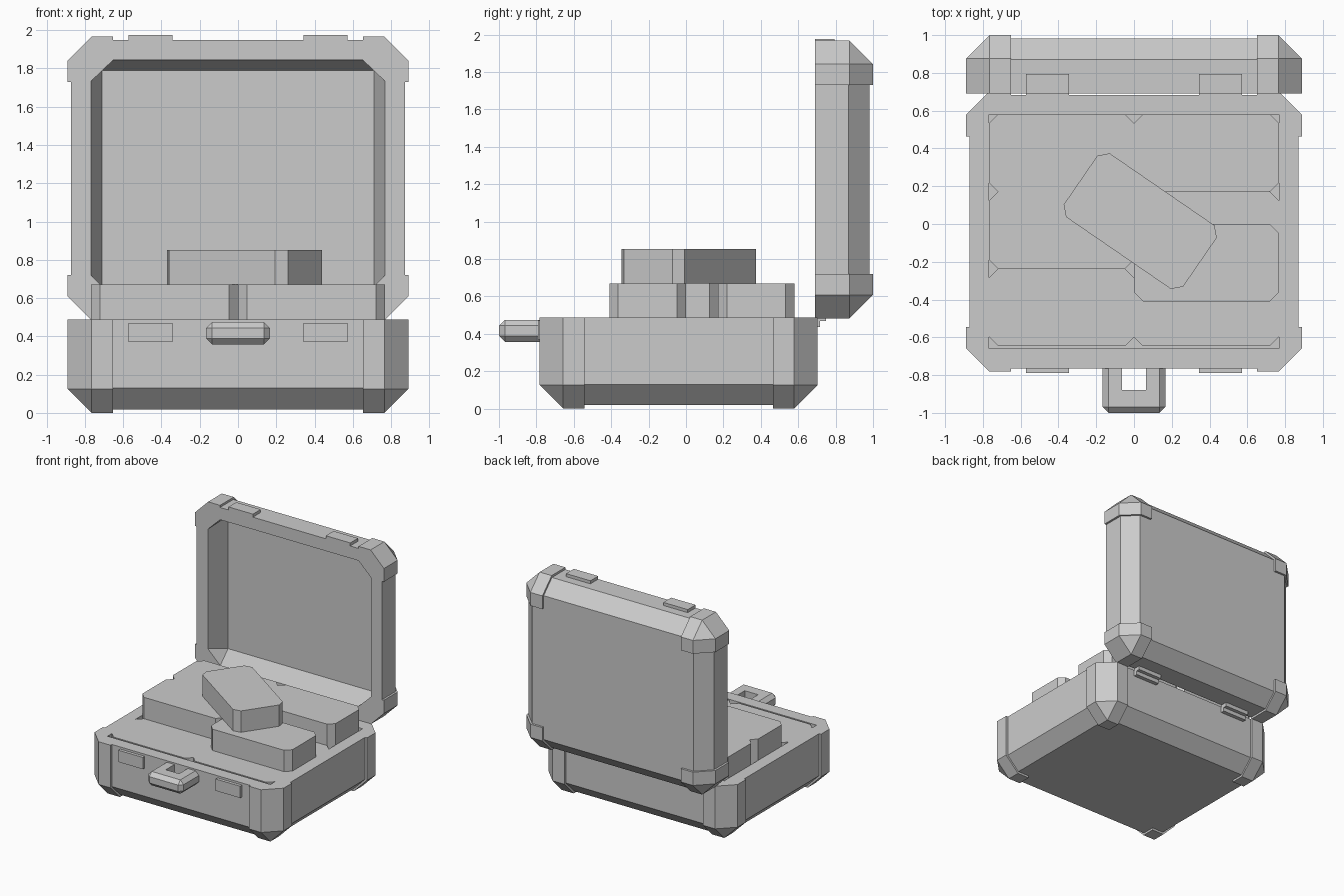
import bpy, bmesh, math
from mathutils import Matrix

cube = bpy.data.objects.get("Cube")
if cube:
    bpy.data.objects.remove(cube, do_unlink=True)

grey = bpy.data.materials.new("plain grey")
grey.use_nodes = True
grey.diffuse_color = (0.6, 0.6, 0.6, 1)
grey.node_tree.nodes["Principled BSDF"].inputs["Base Color"].default_value = (0.6, 0.6, 0.6, 1)


def finish(bm, name):
    bmesh.ops.recalc_face_normals(bm, faces=bm.faces[:])
    mesh = bpy.data.meshes.new(name)
    bm.to_mesh(mesh)
    bm.free()
    mesh.materials.append(grey)
    obj = bpy.data.objects.new(name, mesh)
    bpy.context.collection.objects.link(obj)
    return obj


def box_bm(low, high, bevel=0, rule=None):
    """Box between two corners; edges whose middle passes the rule are chamfered."""
    bm = bmesh.new()
    bmesh.ops.create_cube(bm, size=1)
    for v in bm.verts:
        v.co = [low[i] if v.co[i] < 0 else high[i] for i in range(3)]
    if bevel:
        edges = [e for e in bm.edges if rule(e.verts[0].co, e.verts[1].co)]
        bmesh.ops.bevel(bm, geom=edges, offset=bevel, offset_type='OFFSET',
                        segments=1, profile=0.5, affect='EDGES')
    return bm


def box(name, low, high, bevel=0, rule=None):
    return finish(box_bm(low, high, bevel, rule), name)


def upright(a, b):
    return abs(a.z - b.z) > 1e-4


def combine(obj, tool, operation):
    """Apply a boolean and discard the tool."""
    tool.hide_render = True
    mod = obj.modifiers.new("cut", 'BOOLEAN')
    mod.operation, mod.solver, mod.object = operation, 'EXACT', tool
    bpy.context.view_layer.update()
    deps = bpy.context.evaluated_depsgraph_get()
    mesh = bpy.data.meshes.new_from_object(obj.evaluated_get(deps))
    obj.modifiers.clear()
    obj.data = mesh
    bpy.data.objects.remove(tool, do_unlink=True)


HX, HY, GUARD = 0.89, 0.742, 0.238


def half_shell(name, height, cavity):
    """Chamfered tray, rim upwards, with four raised corner guards."""
    def below_rim(a, b):
        return min(a.z, b.z) < height - 1e-4
    inset = 0.018
    shell = box(name, (inset - HX, inset - HY, inset), (HX - inset, HY - inset, height),
                0.112, below_rim)
    bm = box_bm((-HX, -HY, 0), (HX, HY, height), 0.125, below_rim)
    for co, no in (((HX - GUARD, 0, 0), (1, 0, 0)), ((0, HY - GUARD, 0), (0, 1, 0))):
        cut = bmesh.ops.bisect_plane(bm, geom=bm.verts[:] + bm.edges[:] + bm.faces[:],
                                     plane_co=co, plane_no=no, clear_inner=True)
        bmesh.ops.holes_fill(bm, edges=[e for e in bm.edges if e.is_boundary])
    for axis in ((1, 0, 0), (0, 1, 0)):
        copy = bmesh.ops.duplicate(bm, geom=bm.verts[:] + bm.edges[:] + bm.faces[:])["geom"]
        verts = [g for g in copy if isinstance(g, bmesh.types.BMVert)]
        bmesh.ops.transform(bm, matrix=Matrix.Scale(-1, 4, axis), verts=verts)
    combine(shell, finish(bm, "corner_guards"), 'UNION')
    combine(shell, cavity, 'DIFFERENCE')
    return shell


# Base with a square-cornered tray
BASE_H, BASE_Y = 0.488, -0.04
base = half_shell("case_base", BASE_H,
                  box("tray_cutter", (-0.767, -0.62, 0.124), (0.767, 0.62, 0.6)))
base.location.y = BASE_Y

# Lid with a cavity tapering from an octagon to a rectangle
LID_H, LID_Z = 0.31, 1.225
bm = bmesh.new()
for sx in (-1, 1):
    for sy in (-1, 1):
        bm.verts.new((sx * 0.71, sy * 0.565, 0.12))
        for z in (LID_H, LID_H + 0.1):
            bm.verts.new((sx * 0.65, sy * 0.62, z))
            bm.verts.new((sx * 0.767, sy * 0.508, z))
bmesh.ops.convex_hull(bm, input=bm.verts[:])
bmesh.ops.dissolve_limit(bm, angle_limit=0.01, verts=bm.verts[:], edges=bm.edges[:])
lid = half_shell("case_lid", LID_H, finish(bm, "lid_cutter"))
lid.rotation_euler.x = math.pi / 2
lid.location = (0, 1, LID_Z)

# Packed blocks: a full lower layer, a partial upper layer and a loose one on top
BW, BD, BH = 0.767, 0.4085, 0.182


def block(name, x, y, z0, z1, turn=0):
    obj = box(name, (-BW / 2, -BD / 2, z0), (BW / 2, BD / 2, z1), 0.047, upright)
    obj.location = (x, y, 0)
    obj.rotation_euler.z = math.radians(turn)


rows = [0.58 - BD * (i + 0.5) for i in range(3)]
for side, x in (("right", -BW / 2), ("left", BW / 2)):
    for row, y in zip(("back", "middle", "front"), rows):
        block(f"lower_block_{row}_{side}", x, y, 0.124, BASE_H)
top = BASE_H + BH
block("upper_block_back_right", -BW / 2, rows[0], BASE_H, top)
block("upper_block_middle_right", -BW / 2, rows[1], BASE_H, top)
block("upper_block_back_left", BW / 2, rows[0], BASE_H, top)
block("upper_block_shifted_left", BW / 2, -0.205, BASE_H, top)
block("loose_block", 0.033, 0.015, top, top + BH, -34.5)

# Latch and hinge plates on both sides
for side, s in (("right", -1), ("left", 1)):
    x0, x1 = sorted((s * 0.343, s * 0.573))
    box(f"base_latch_{side}", (x0, -0.79, 0.37), (x1, -0.74, 0.47))
    box(f"lid_latch_{side}", (x0, 0.69, 1.93), (x1, 0.795, 1.975))
    box(f"base_hinge_{side}", (x0, 0.67, 0.435), (x1, 0.717, 0.483))
    box(f"lid_hinge_{side}", (x0, 0.69, 0.468), (x1, 0.748, 0.51))

# Carry handle: chamfered bar with a finger hole
BACK = -0.76
handle = box("handle", (-0.167, -1, 0.357), (0.167, BACK, 0.475), 0.032,
             lambda a, b: min(a.y, b.y) < BACK - 0.01)
combine(handle, box("hole_cutter", (-0.063, -0.88, 0.3), (0.063, -0.7, 0.6)), 'DIFFERENCE')
